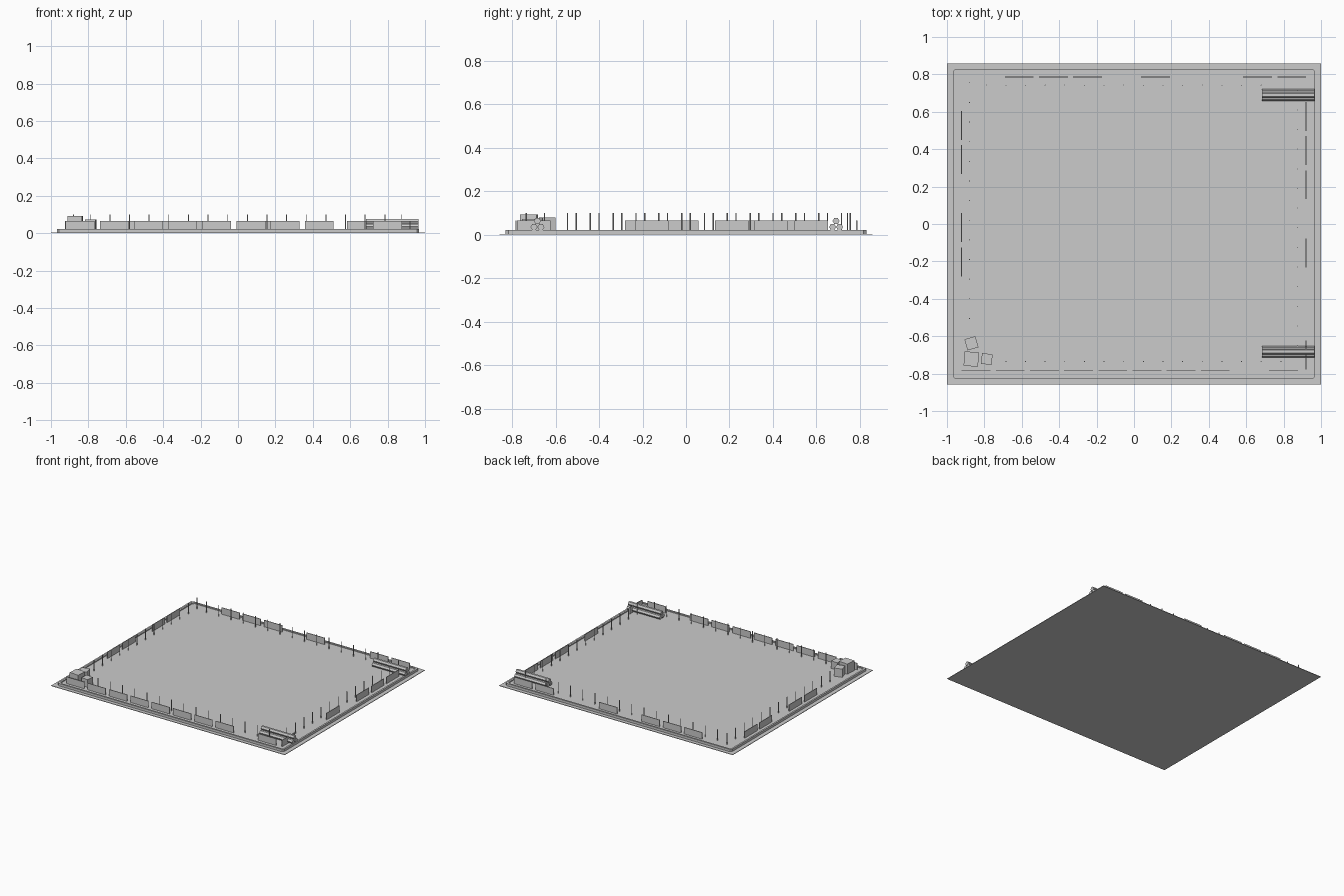
import bpy, bmesh, math
from mathutils import Matrix, Vector

if "Cube" in bpy.data.objects:
    bpy.data.objects.remove(bpy.data.objects["Cube"])

grey = bpy.data.materials.new("concrete grey")
grey.diffuse_color = (0.6, 0.6, 0.6, 1)
grey.use_nodes = True
grey.node_tree.nodes["Principled BSDF"].inputs["Base Color"].default_value = grey.diffuse_color

FLOOR, CURB = 0.014, 0.022


def finish(name, bm):
    bmesh.ops.recalc_face_normals(bm, faces=bm.faces)
    me = bpy.data.meshes.new(name)
    bm.to_mesh(me)
    bm.free()
    me.materials.append(grey)
    ob = bpy.data.objects.new(name, me)
    bpy.context.collection.objects.link(ob)
    return ob


def add_box(bm, x, y, z0, z1, sx, sy, rot=0):
    m = (Matrix.Translation((x, y, (z0 + z1) / 2)) @ Matrix.Rotation(rot, 4, 'Z')
         @ Matrix.Diagonal((sx, sy, z1 - z0, 1)))
    bmesh.ops.create_cube(bm, size=1, matrix=m)


def outline(hx, hy, c):
    """Rectangle with cut corners, as xy points."""
    return [(hx, -hy + c), (hx, hy - c), (hx - c, hy), (-hx + c, hy),
            (-hx, hy - c), (-hx, -hy + c), (-hx + c, -hy), (hx - c, -hy)]


# thin ground plate
bm = bmesh.new()
add_box(bm, 0, 0, 0, 0.004, 2, 1.714)
finish("ground_plate", bm)

# raised floor
bm = bmesh.new()
add_box(bm, 0, 0, 0.003, FLOOR, 1.92, 1.65)
finish("floor_slab", bm)

# curb frame around the floor
bm = bmesh.new()
rings = []
for (hx, hy, z) in [(0.968, 0.829, 0.003), (0.968, 0.829, CURB),
                    (0.955, 0.816, CURB), (0.955, 0.816, 0.003)]:
    rings.append([bm.verts.new((x, y, z)) for x, y in outline(hx, hy, 0.012)])
for k in range(4):
    a, b = rings[k], rings[(k + 1) % 4]
    for i in range(8):
        j = (i + 1) % 8
        bm.faces.new((a[i], a[j], b[j], b[i]))
finish("curb", bm)

# low barrier panels along the four sides, with gaps
STEP, WIDE, THIN, TOP = 0.183, 0.154, 0.005, 0.065
bm = bmesh.new()
for k in (0, 1, 2, 3, 4, 5, 6, 7, 9):
    add_box(bm, -0.844 + k * STEP * 0.998, -0.782, FLOOR, TOP, WIDE, THIN)
finish("front_panels", bm)
bm = bmesh.new()
for k in (1, 2, 3, 5, 8, 9):
    add_box(bm, -0.795 + k * 0.182, 0.785, FLOOR, TOP, WIDE, THIN)
finish("back_panels", bm)
bm = bmesh.new()
for y in (0.527, 0.345, -0.019, -0.203):
    add_box(bm, -0.923, y, FLOOR, TOP, THIN, WIDE)
finish("left_panels", bm)
bm = bmesh.new()
for y in (0.575, 0.393, 0.21, -0.155, -0.70):
    add_box(bm, 0.92, y, FLOOR, TOP, THIN, WIDE)
finish("right_panels", bm)


# thin stakes just inside the panels
def add_stake(bm, x, y):
    bmesh.ops.create_cone(bm, cap_ends=True, segments=6, radius1=0.0028, radius2=0.0028,
                          depth=0.1 - FLOOR, matrix=Matrix.Translation((x, y, (0.1 + FLOOR) / 2)))


P = 0.105
rows = {
    "front_stakes": [(-0.685 + P * k, -0.735) for k in range(15)],
    "back_stakes": [(-0.79 + P * k, 0.742) for k in range(15)],
    "left_stakes": [(-0.88, -0.505 + P * k) for k in range(13)],
    "right_stakes": [(0.873, -0.65 + P * k) for k in range(14)],
}
for name, pts in rows.items():
    bm = bmesh.new()
    for x, y in pts:
        add_stake(bm, x, y)
    finish(name, bm)

# pyramid piles of three pipes at the two right corners
R = 0.016
for name, yc in (("back_pipe_pile", 0.69), ("front_pipe_pile", -0.683)):
    bm = bmesh.new()
    for dy, z in ((-R, CURB - 0.003 + R), (R, CURB - 0.003 + R), (0, CURB - 0.003 + R * 2.732)):
        m = (Matrix.Translation((0.825, yc + dy, z)) @ Matrix.Rotation(math.pi / 2, 4, 'Y'))
        bmesh.ops.create_cone(bm, cap_ends=True, segments=6, radius1=R, radius2=R,
                              depth=0.282, matrix=m)
    finish(name, bm)

# three crates in the front left corner
for name, x, y, size, top, deg in (("large_crate", -0.87, -0.722, 0.077, 0.092, -4),
                                   ("small_crate", -0.787, -0.722, 0.057, 0.073, -6),
                                   ("rear_crate", -0.869, -0.638, 0.061, 0.078, 16)):
    bm = bmesh.new()
    add_box(bm, x, y, FLOOR, top, size, size, math.radians(deg))
    finish(name, bm)
